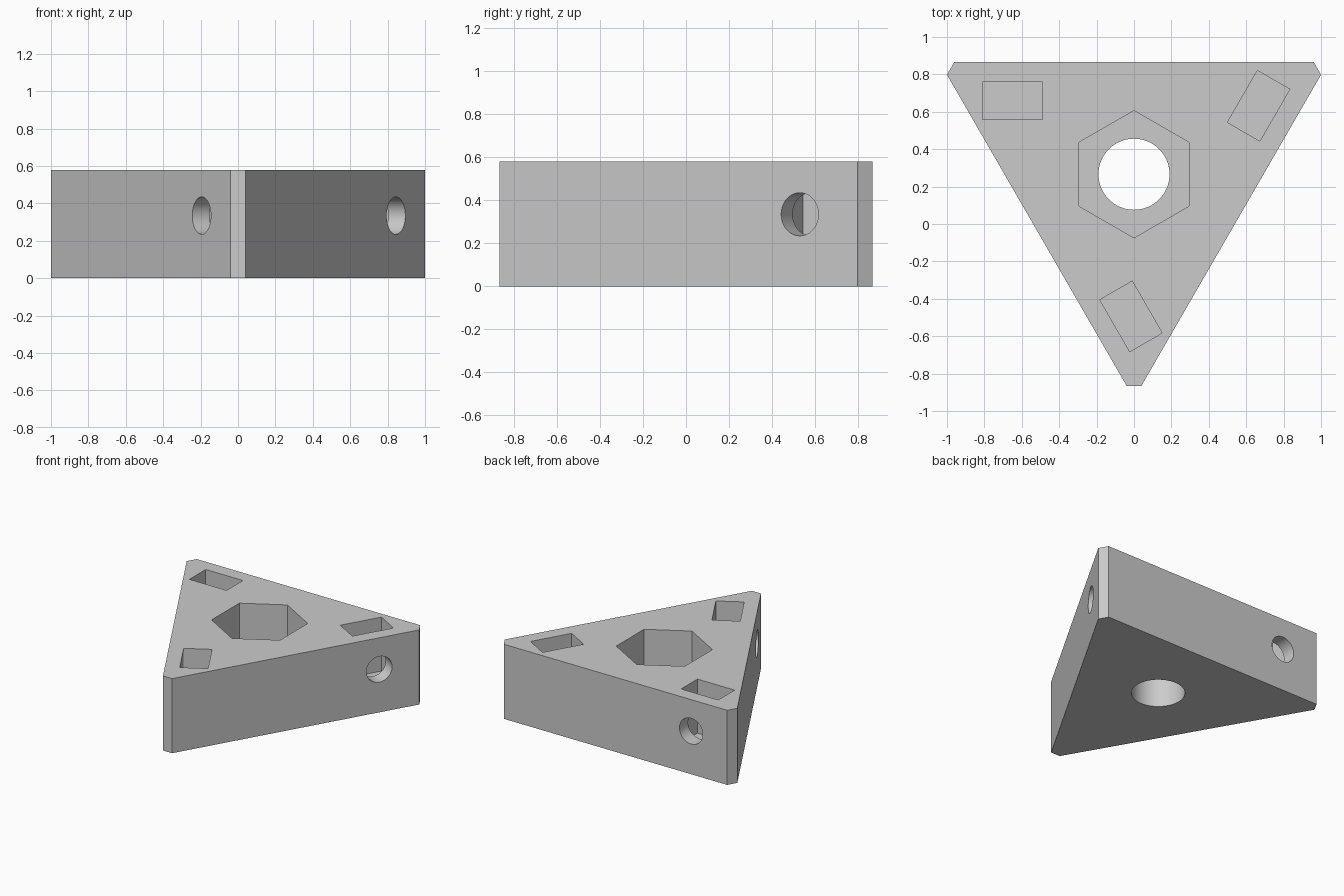
import bpy, math
from mathutils import Matrix, Vector

cube = bpy.data.objects.get("Cube")
if cube:
    bpy.data.objects.remove(cube, do_unlink=True)

HEIGHT = 0.58
INRADIUS, CORNER = 0.6, 1.132       # distance to the sides and to the cut corners
HUB = Vector((0, 0.266, 0))         # axis of the threefold symmetry

grey = bpy.data.materials.new("grey plastic")
grey.use_nodes = True
colour = (0.6, 0.6, 0.6, 1)
grey.diffuse_color = colour
grey.node_tree.nodes["Principled BSDF"].inputs["Base Color"].default_value = colour


def prism(name, outline, z0, z1):
    """Upright prism over a counter-clockwise outline, placed about the hub."""
    n = len(outline)
    verts = [(x, y, z) for z in (z0, z1) for x, y in outline]
    faces = [tuple(reversed(range(n))), tuple(range(n, 2 * n))]
    faces += [(i, (i + 1) % n, n + (i + 1) % n, n + i) for i in range(n)]
    mesh = bpy.data.meshes.new(name)
    mesh.from_pydata(verts, [], faces)
    mesh.materials.append(grey)
    obj = bpy.data.objects.new(name, mesh)
    obj.location = HUB
    bpy.context.collection.objects.link(obj)
    return obj


def ring(radius, sides, start=0):
    angles = [start + math.tau * i / sides for i in range(sides)]
    return [(radius * math.cos(a), radius * math.sin(a)) for a in angles]


# Triangular block with cut corners
half_cut = (2 * INRADIUS - CORNER) * math.tan(math.pi / 6)
outline = []
for k in range(3):
    a = math.radians(30 + 120 * k)
    out, side = Vector((math.cos(a), math.sin(a))), Vector((-math.sin(a), math.cos(a)))
    outline += [out * CORNER - side * half_cut, out * CORNER + side * half_cut]
block = prism("triangle_block", outline, 0, HEIGHT)

# Central bolt hole with a hexagonal recess above it
cutters = [prism("hexagon_recess_cutter", ring(0.34, 6, math.pi / 6), 0.29, 1),
           prism("center_hole_cutter", ring(0.19, 64), -0.5, 0.4)]

# Rectangular nut pockets, each reached by a round hole through its side
for k in range(3):
    turn = Matrix.Rotation(math.tau * k / 3, 4, 'Z')
    pocket = prism("nut_pocket_cutter", [(-0.81, 0.294), (-0.49, 0.294),
                                         (-0.49, 0.494), (-0.81, 0.494)], 0.16, 1)
    hole = prism("side_hole_cutter", ring(0.1, 48), 0.4, 0.8)
    lay = Matrix.Translation((-0.65, 0, 0.335)) @ Matrix.Rotation(-math.pi / 2, 4, 'X')
    pocket.data.transform(turn)
    hole.data.transform(turn @ lay)
    cutters += [pocket, hole]

for cutter in cutters:
    cutter.hide_render = True
    cutter.hide_viewport = True
    cut = block.modifiers.new(cutter.name, 'BOOLEAN')
    cut.operation, cut.solver, cut.object = 'DIFFERENCE', 'EXACT', cutter

# Apply the cuts, remove the helpers and smooth the round walls
bpy.context.view_layer.update()
graph = bpy.context.evaluated_depsgraph_get()
result = bpy.data.meshes.new_from_object(block.evaluated_get(graph))
block.modifiers.clear()
block.data = result
for cutter in cutters:
    bpy.data.objects.remove(cutter, do_unlink=True)
bpy.ops.object.select_all(action='DESELECT')
block.select_set(True)
bpy.context.view_layer.objects.active = block
bpy.ops.object.shade_smooth_by_angle(angle=math.radians(30))
